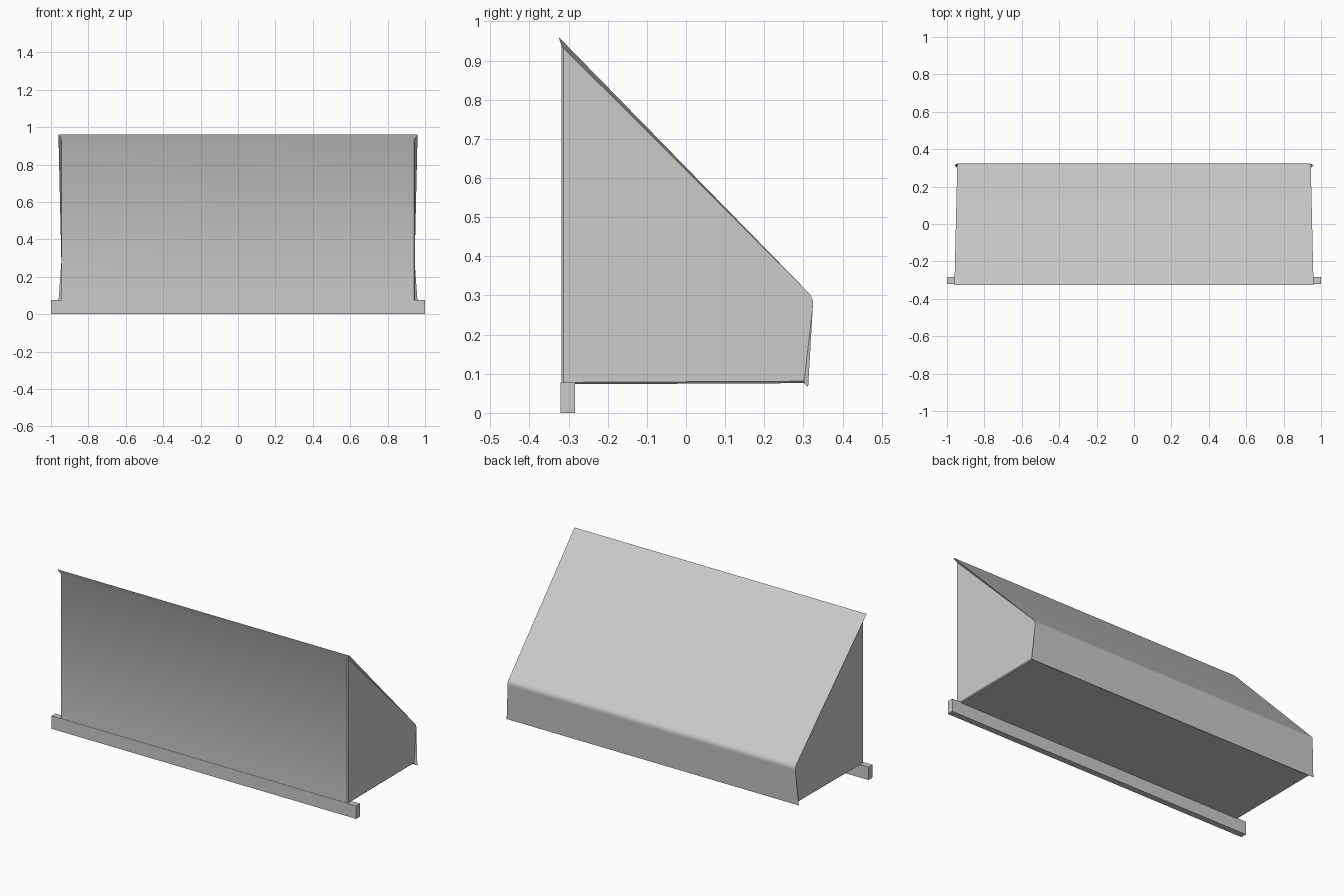
import bpy, bmesh, math
from mathutils import Vector

if "Cube" in bpy.data.objects:
    bpy.data.objects.remove(bpy.data.objects["Cube"])


def finish(bm, name, smooth=False):
    bmesh.ops.recalc_face_normals(bm, faces=bm.faces)
    mesh = bpy.data.meshes.new(name)
    bm.to_mesh(mesh)
    bm.free()
    ob = bpy.data.objects.new(name, mesh)
    bpy.context.collection.objects.link(ob)
    if smooth:
        bpy.context.view_layer.objects.active = ob
        ob.select_set(True)
        bpy.ops.object.shade_smooth_by_angle(angle=math.radians(25))
        ob.select_set(False)
    return ob


# Hood: side profile in (y, z); the cover overhangs the end panels at its tips
OUT, IN = 0.96, 0.945
tip, heel = (-0.325, 0.96), (0.312, 0.066)
top, front, back = (-0.318, 0.937), (-0.318, 0.073), (0.301, 0.076)
corner, start, end = Vector((0.327, 0.293)), Vector((0.313, 0.307)), Vector((0.324, 0.272))
bend = []
for i in range(6):
    t = i / 5
    bend.append(tuple(start * (1 - t) ** 2 + corner * 2 * t * (1 - t) + end * t * t))

bm = bmesh.new()


def row(s):
    return {p: bm.verts.new((s * (OUT if p in (tip, heel) else IN), *p))
            for p in [tip, *bend, heel, back, front, top]}


L, R = row(-1), row(1)
loop = [tip, *bend, heel, back, front, top]
for a, b in zip(loop, loop[1:] + loop[:1]):
    bm.faces.new((L[a], L[b], R[b], R[a]))
# End panels with flared lips meeting the cover
for s in (L, R):
    bm.faces.new([s[p] for p in (top, *bend, back, front)])
    bm.faces.new([s[p] for p in (tip, bend[0], top)])
    bm.faces.new([s[p] for p in (bend[-1], heel, back)])
# Small chamfer along the front and lower edges of the end panels
edges = [bm.edges.get((s[a], s[b])) for s in (L, R) for a, b in ((top, front), (front, back))]
bmesh.ops.bevel(bm, geom=edges, offset=0.005, segments=1, affect='EDGES', clamp_overlap=True)
finish(bm, "hood", True)

# Front rail
bm = bmesh.new()
bmesh.ops.create_cube(bm, size=1)
bmesh.ops.scale(bm, vec=(2.0, 0.036, 0.077), verts=bm.verts)
bmesh.ops.translate(bm, vec=(0, -0.302, 0.0385), verts=bm.verts)
finish(bm, "front_rail")
